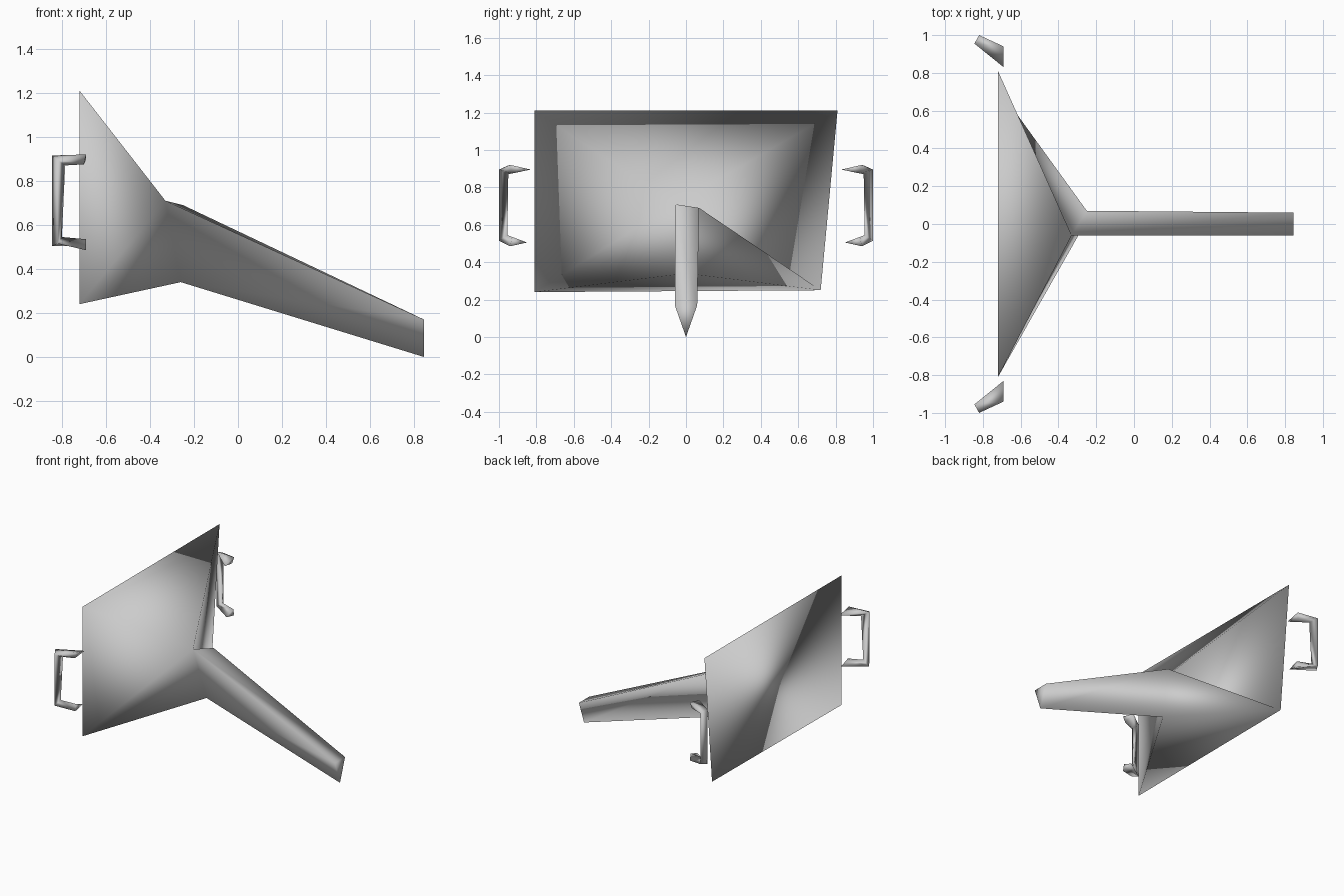
import bpy, bmesh

if "Cube" in bpy.data.objects:
    bpy.data.objects.remove(bpy.data.objects["Cube"])

grey = bpy.data.materials.new("plain grey")
grey.diffuse_color = (0.6, 0.6, 0.6, 1)
grey.use_nodes = True
grey.node_tree.nodes["Principled BSDF"].inputs["Base Color"].default_value = grey.diffuse_color


def make(name, points, faces):
    mesh = bpy.data.meshes.new(name)
    mesh.from_pydata(points, [], faces)
    bm = bmesh.new()
    bm.from_mesh(mesh)
    bmesh.ops.recalc_face_normals(bm, faces=bm.faces)
    for f in bm.faces:
        f.smooth = True
    bm.to_mesh(mesh)
    bm.free()
    mesh.materials.append(grey)
    obj = bpy.data.objects.new(name, mesh)
    bpy.context.collection.objects.link(obj)
    return obj


# Flat back plate tapering into a long triangular spout
body = [
    (-0.72, 0.81, 1.21), (-0.72, 0.72, 0.25),      # back, right side
    (-0.72, -0.81, 0.24), (-0.72, -0.81, 1.21),    # back, left side
    (-0.33, -0.06, 0.71), (-0.25, 0.07, 0.69), (-0.26, 0.0, 0.34),   # spout root
    (0.845, -0.06, 0.17), (0.845, 0.06, 0.17), (0.845, 0.0, 0.0),    # spout tip
]
make("funnel_body", body, [
    (0, 1, 2, 3),                          # back
    (0, 3, 4), (0, 4, 1), (4, 5, 1),       # top and right slopes
    (1, 5, 6), (1, 6, 2),                  # right lower and bottom slopes
    (3, 2, 4), (4, 2, 6),                  # left slope
    (4, 7, 8, 5), (5, 8, 9, 6), (6, 9, 7, 4), (7, 9, 8),   # spout
])

# Side grips: a three-sided bar along tip, corner, corner, tip
grip = [
    (-0.69, 0.94, 0.92), (-0.69, 0.83, 0.895), (-0.70, 0.93, 0.875),
    (-0.82, 1.0, 0.895), (-0.845, 0.955, 0.915), (-0.785, 0.95, 0.87),
    (-0.82, 1.0, 0.515), (-0.845, 0.955, 0.505), (-0.80, 0.955, 0.545),
    (-0.69, 0.94, 0.485), (-0.69, 0.85, 0.505), (-0.69, 0.93, 0.535),
]
grip_faces = [(0, 1, 2), (9, 10, 11)]
for s in range(0, 9, 3):
    for k in range(3):
        n = (k + 1) % 3
        grip_faces.append((s + k, s + n, s + 3 + n, s + 3 + k))
for name, side in (("right_grip", 1), ("left_grip", -1)):
    make(name, [(x, y * side, z) for x, y, z in grip], grip_faces)
